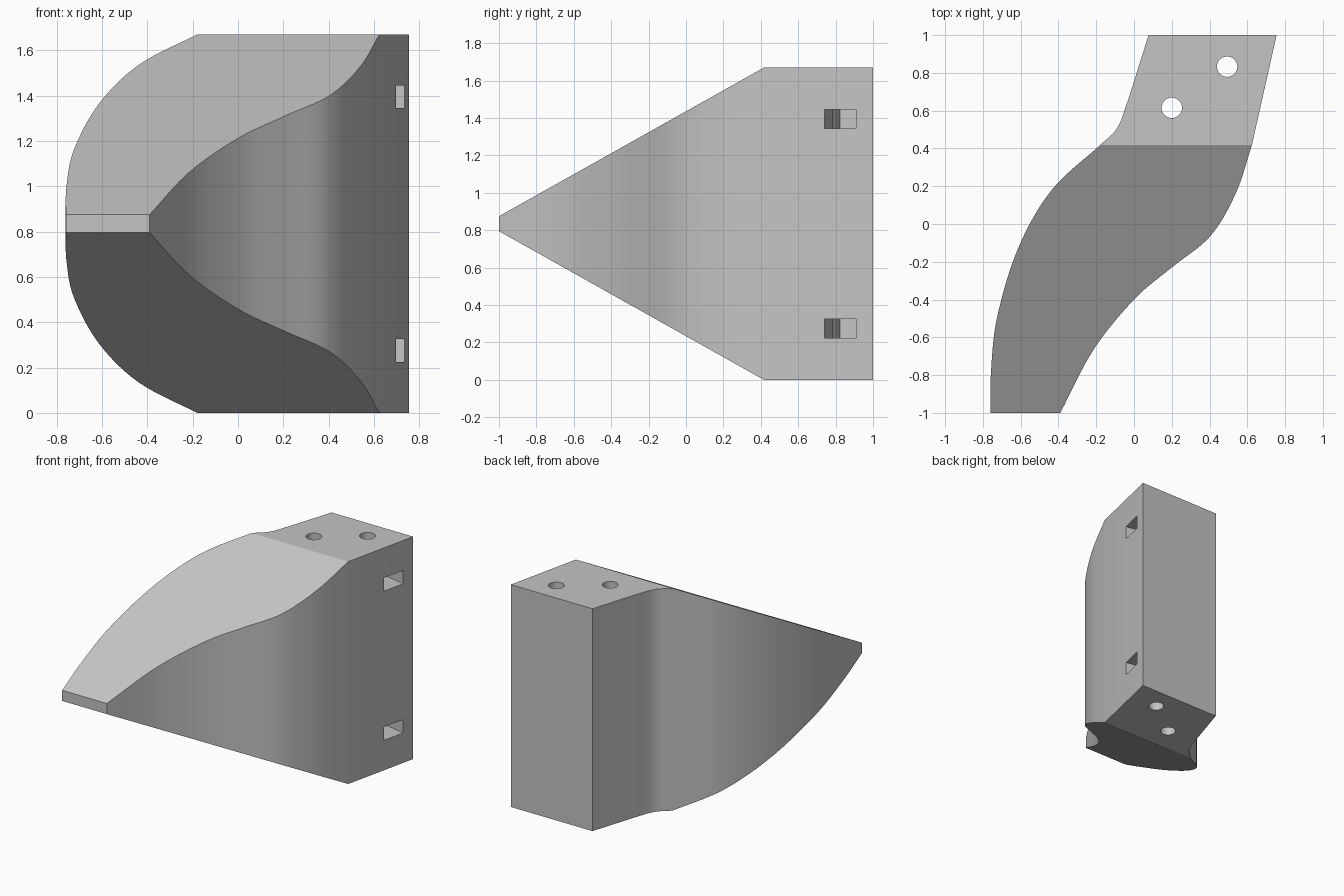
import bpy, bmesh
from math import atan2
from mathutils import Vector

if "Cube" in bpy.data.objects:
    bpy.data.objects.remove(bpy.data.objects["Cube"], do_unlink=True)

HEIGHT = 1.67
MID = HEIGHT / 2
BEND_Y = 0.417      # where the sloped nose meets the flat block
TIP = 0.04          # half height of the nose tip

grey = bpy.data.materials.new("plain grey")
grey.use_nodes = True
grey.diffuse_color = (0.55, 0.55, 0.55, 1)
grey.node_tree.nodes["Principled BSDF"].inputs["Base Color"].default_value = (0.55, 0.55, 0.55, 1)


def spline(points, steps=8):
    """Smooth curve through the points."""
    p = [Vector(q) for q in points]
    p = [2 * p[0] - p[1]] + p + [2 * p[-1] - p[-2]]
    out = []
    for a, b, c, d in zip(p, p[1:], p[2:], p[3:]):
        for i in range(steps):
            t = i / steps
            out.append(0.5 * (2 * b + (c - a) * t + (2 * a - 5 * b + 4 * c - d) * t ** 2
                              + (3 * b - a - 3 * c + d) * t ** 3))
    return out + [p[-2]]


# S-shaped plan outline, right side then left side
inner = spline([(-0.39, -1), (-0.215, -0.667), (0, -0.4), (0.2, -0.23),
                (0.405, -0.063), (0.54, 0.165), (0.624, BEND_Y)]) + [Vector((0.755, 1))]
outer = spline([(-0.76, -1), (-0.757, -0.78), (-0.724, -0.49), (-0.613, -0.127),
                (-0.436, 0.18), (-0.18, BEND_Y), (-0.088, 0.51), (-0.03, 0.66)]) + [Vector((0.077, 1))]

# Curved body, cut to a wedge towards the front
bm = bmesh.new()
base = bm.faces.new([bm.verts.new((p.x, p.y, 0)) for p in inner + outer[::-1]])
top = bmesh.ops.extrude_face_region(bm, geom=[base])["geom"]
bmesh.ops.translate(bm, vec=(0, 0, HEIGHT), verts=[v for v in top if isinstance(v, bmesh.types.BMVert)])
for side in (1, -1):
    normal = Vector((0, -(MID - TIP), side * (BEND_Y + 1)))
    bmesh.ops.bisect_plane(bm, geom=bm.verts[:] + bm.edges[:] + bm.faces[:], dist=1e-5,
                           plane_co=(0, -1, MID + side * TIP), plane_no=normal.normalized(),
                           clear_outer=True)
    bmesh.ops.holes_fill(bm, edges=[e for e in bm.edges if e.is_boundary], sides=0)
bmesh.ops.recalc_face_normals(bm, faces=bm.faces[:])
mesh = bpy.data.meshes.new("curved_wedge_body")
bm.to_mesh(mesh)
bm.free()
body = bpy.data.objects.new("curved_wedge_body", mesh)
bpy.context.collection.objects.link(body)
mesh.materials.append(grey)


def cut(cutter):
    cutter.data.materials.append(grey)
    mod = body.modifiers.new(cutter.name, 'BOOLEAN')
    mod.operation = 'DIFFERENCE'
    mod.solver = 'EXACT'
    mod.object = cutter
    bpy.context.view_layer.objects.active = body
    bpy.ops.object.modifier_apply(modifier=mod.name)
    bpy.data.objects.remove(cutter, do_unlink=True)


# Slots set square to the slanted side wall
along = (Vector((0.755, 1)) - Vector((0.624, BEND_Y))).normalized()
inward = Vector((-along.y, along.x))
mouth = Vector((0.716, 0.825))
for z in (MID - 0.56, MID + 0.56):
    bpy.ops.mesh.primitive_cube_add(size=1, location=(*mouth, z),
                                    rotation=(0, 0, atan2(inward.y, inward.x)))
    slot = bpy.context.object
    slot.name = "slot_cutter"
    slot.scale = (0.76, 0.174, 0.1)
    bpy.context.view_layer.update()
    cut(slot)

# Round upright bores
for x, y in ((0.2, 0.615), (0.493, 0.833)):
    bpy.ops.mesh.primitive_cylinder_add(vertices=40, radius=0.054, depth=2, location=(x, y, MID))
    bore = bpy.context.object
    bore.name = "bore_cutter"
    cut(bore)

bpy.ops.object.select_all(action='DESELECT')
body.select_set(True)
bpy.context.view_layer.objects.active = body
bpy.ops.object.shade_smooth_by_angle(angle=0.4)
